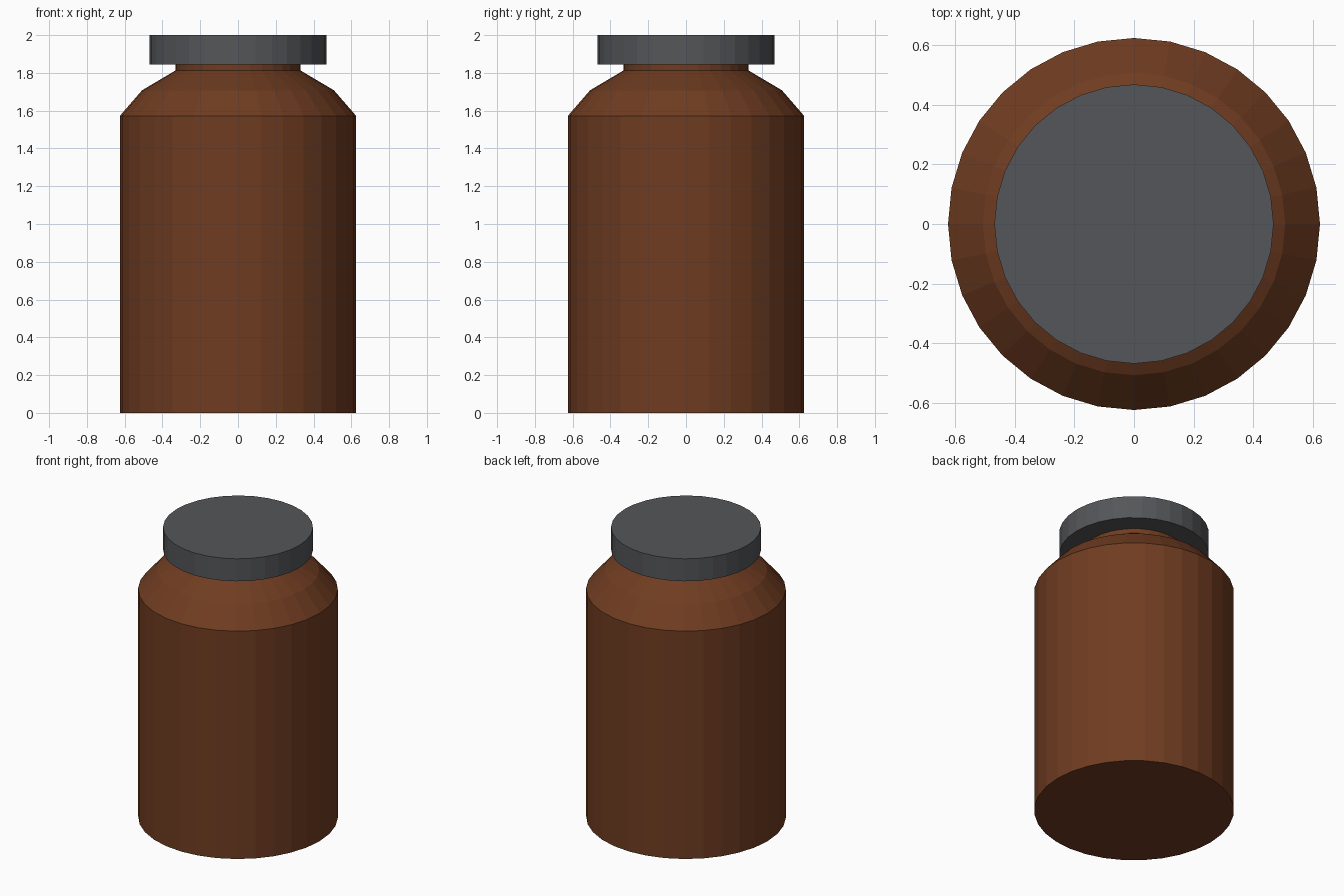
import bpy, bmesh
from math import sin, cos, tau

if "Cube" in bpy.data.objects:
    bpy.data.objects.remove(bpy.data.objects["Cube"])

SIDES = 32


def material(name, rgb):
    mat = bpy.data.materials.new(name)
    mat.diffuse_color = (*rgb, 1)
    mat.use_nodes = True
    mat.node_tree.nodes["Principled BSDF"].inputs["Base Color"].default_value = mat.diffuse_color
    return mat


def lathe(name, profile, mat):
    """Closed, flat-shaded solid turned around z from (radius, z) points."""
    bm = bmesh.new()
    rings = [[bm.verts.new((r * cos(tau * i / SIDES), r * sin(tau * i / SIDES), z))
              for i in range(SIDES)] for r, z in profile]
    for low, high in zip(rings, rings[1:]):
        for i in range(SIDES):
            j = (i + 1) % SIDES
            bm.faces.new((low[i], low[j], high[j], high[i]))
    bm.faces.new(rings[0][::-1])
    bm.faces.new(rings[-1])
    mesh = bpy.data.meshes.new(name)
    bm.to_mesh(mesh)
    bm.free()
    mesh.materials.append(mat)
    obj = bpy.data.objects.new(name, mesh)
    bpy.context.collection.objects.link(obj)
    return obj


# Amber bottle: straight wall, two-step shoulder, short neck reaching the cap
lathe("bottle_body",
      [(0.625, 0), (0.625, 1.573), (0.508, 1.708), (0.332, 1.812), (0.332, 1.85)],
      material("amber", (0.16, 0.045, 0.015)))

# Flat disc cap
lathe("bottle_cap", [(0.469, 1.845), (0.469, 2.0)],
      material("dark_grey", (0.09, 0.093, 0.1)))
